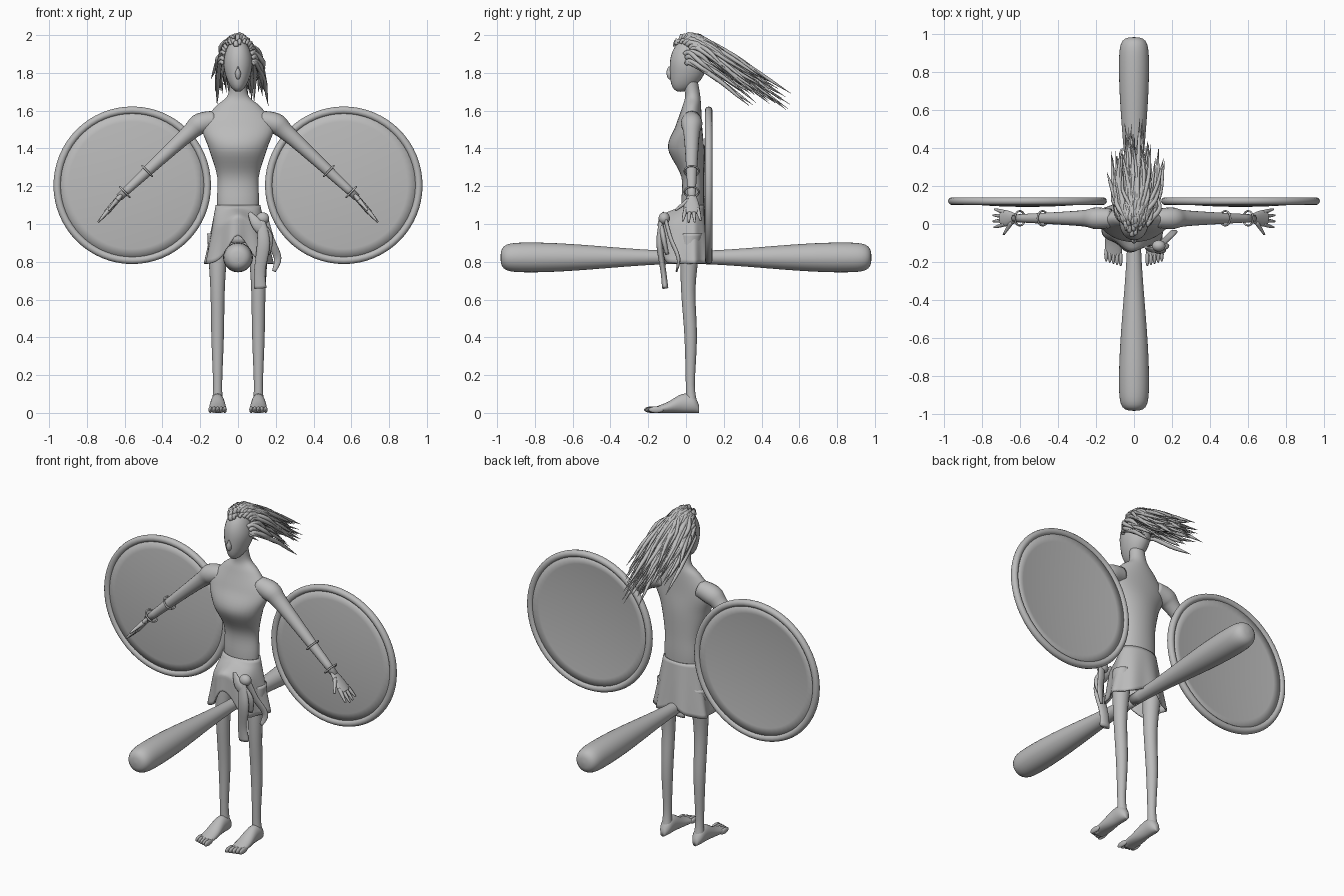
import bpy, bmesh, math, random
from mathutils import Matrix, Vector

random.seed(4)
if "Cube" in bpy.data.objects:
    bpy.data.objects.remove(bpy.data.objects["Cube"])

grey = bpy.data.materials.new("plain grey")
grey.use_nodes = True
grey.diffuse_color = (.5, .5, .5, 1)
grey.node_tree.nodes["Principled BSDF"].inputs["Base Color"].default_value = grey.diffuse_color

ACROSS, DEPTH, UP = Matrix.Identity(3)


def smooth_step(value):
    value = min(1, max(0, value))
    return value * value * (3 - 2 * value)


def spline(rows, steps):
    """Pass a smooth curve through rows of equal length."""
    last = len(rows) - 1
    result = []
    for index in range(last):
        before, start, end, after = (rows[min(last, max(0, index + shift))] for shift in range(-1, 3))
        for step in range(steps):
            t = step / steps
            result.append([b + t / 2 * (c - a + t * (2*a - 5*b + 4*c - d + t * (3*b - 3*c + d - a)))
                           for a, b, c, d in zip(before, start, end, after)])
    return result + [list(rows[last])]


def bridge(bm, rings):
    for ring, following in zip(rings, rings[1:]):
        for j in range(len(ring)):
            bm.faces.new((ring[j - 1], ring[j], following[j], following[j - 1]))


def tube(bm, rows, ref=DEPTH, axis=None, flat=1, sides=16, steps=4):
    """Loft rings given as x, y, z, width and, if it differs, depth along ref."""
    points = spline(rows, steps)
    centres = [Vector(point[:3]) for point in points]
    rings = []
    for index, point in enumerate(points):
        ahead = centres[min(index + 1, len(centres) - 1)]
        tangent = axis or (ahead - centres[max(index - 1, 0)]).normalized()
        normal = (ref - tangent * ref.dot(tangent)).normalized()
        wide = normal.cross(tangent) * max(point[3], .001)
        deep = normal * max(point[-1] * flat, .001)
        ring = []
        for side in range(sides):
            angle = math.tau * side / sides
            ring.append(bm.verts.new(centres[index] + wide * math.cos(angle) + deep * math.sin(angle)))
        rings.append(ring)
    bridge(bm, rings)
    bm.faces.new(rings[0])
    bm.faces.new(rings[-1])


def ball(bm, centre, size):
    placing = Matrix.Translation(centre) @ Matrix.Diagonal((*size, 1))
    made = bmesh.ops.create_uvsphere(bm, u_segments=24, v_segments=16, radius=1, matrix=placing)
    return made["verts"]


def finish(name, bm):
    bmesh.ops.recalc_face_normals(bm, faces=bm.faces[:])
    mesh = bpy.data.meshes.new(name)
    bm.to_mesh(mesh)
    bm.free()
    mesh.materials.append(grey)
    mesh.polygons.foreach_set("use_smooth", [True] * len(mesh.polygons))
    thing = bpy.data.objects.new(name, mesh)
    bpy.context.collection.objects.link(thing)
    return thing


def part(name, rows, **options):
    bm = bmesh.new()
    tube(bm, rows, **options)
    finish(name, bm)


def hoop(name, place, turn, radius, thickness):
    bpy.ops.mesh.primitive_torus_add(location=place, rotation=turn, major_radius=radius,
                                     minor_radius=thickness, major_segments=64)
    bpy.context.object.name = name
    bpy.context.object.data.materials.append(grey)
    bpy.ops.object.shade_smooth()


# Torso and neck: height, half width, half depth, centre depth
torso = [(.9, .08, .05, .03), (1.1, .11, .06, .035), (1.25, .11, .06, .035), (1.4, .155, .095, 0),
         (1.52, .19, .07, .015), (1.62, .12, .05, .03), (1.68, .055, .04, .035), (1.77, .045, .04, .02)]
part("torso", [(0, centre, z, wide, deep) for z, wide, deep, centre in torso], axis=UP, sides=32, steps=6)

# Head, narrowing to a forward chin
skull_centre, skull_size = Vector((0, .01, 1.84)), Vector((.077, .096, .14))
head = bmesh.new()
for vert in ball(head, skull_centre, skull_size):
    below = max(0, skull_centre.z - vert.co.z) / skull_size.z
    vert.co.x *= 1 - below * .2
    vert.co.y -= below * below * .04
finish("head", head)

# Teardrop nose
nose = bmesh.new()
for vert in ball(nose, (0, -.085, 1.8), (.015, .018, .035)):
    vert.co.x *= 1 - max(0, vert.co.z - 1.8) * 20
finish("nose", nose)

# Wind-blown hair locks
hair = bmesh.new()
for lock in range(150):
    around = random.uniform(-.3, math.pi + .3)
    raised = random.uniform(.05, 1.4)
    if lock % 5 == 0:
        around, raised = random.uniform(0, math.tau), random.uniform(.8, 1.5)
    outward = Vector((math.cos(around) * math.cos(raised), math.sin(around) * math.cos(raised), math.sin(raised)))
    root = skull_centre + outward * skull_size
    reach = random.uniform(.2, .5) * (1 - abs(outward.x) / 3)
    tip = Vector((root.x * random.uniform(1, 2.3) + random.uniform(-.03, .03),
                  root.y + reach, root.z - reach * random.uniform(.5, .7)))
    lift = root + outward * .02 + DEPTH * .03
    sway = Vector((random.uniform(-.02, .02), 0, random.uniform(0, .04)))
    middle = (root + tip) / 2 + sway + ACROSS * root.x / 3
    thick = random.uniform(.009, .014)
    tube(hair, [(*root, thick), (*lift, thick), (*middle, thick),
                (*middle.lerp(tip, .6), thick * .6), (*tip, 0)], ref=ACROSS, sides=6, steps=3)
finish("hair_locks", hair)

for side, label in ((1, "left"), (-1, "right")):
    # Arm
    arm = [(.12, 1.55, .05), (.2, 1.53, .057), (.25, 1.49, .045), (.35, 1.4, .036), (.63, 1.14, .02)]
    part(label + "_arm", [(side * x, .03, z, r) for x, z, r in arm], sides=20)

    # Hand with fingers and thumb
    hand = bmesh.new()
    wrist = Vector((side * .62, .03, 1.15))
    along = Vector((side * .65, 0, -.76))
    tube(hand, [(*(wrist + along * out), .015, spread)
                for out, spread in ((-.01, .02), (.04, .035), (.09, .043), (.12, .035))])
    for finger in range(4):
        splay = DEPTH * (finger - 1.5) * .021
        knuckle = wrist + along * .09 + splay
        tip = knuckle + along * (.1 - abs(finger - 1.4) * .01) + splay / 2
        tube(hand, [(*knuckle, .011), (*knuckle.lerp(tip, .5), .01), (*tip, .005)], sides=8)
    thumb = wrist + along * .03 - DEPTH * .015
    tube(hand, [(*thumb, .014), (*(thumb + along * .07 - DEPTH * .07), .006)], ref=ACROSS, sides=8)
    finish(label + "_hand", hand)

    # Two bangles on the forearm
    for name, x, z in (("elbow", .48, 1.28), ("wrist", .6, 1.17)):
        hoop(f"{label}_{name}_bangle", (side * x, .03, z), (0, side * math.radians(134), 0), .038, .005)

    # Leg
    leg = [(.03, .95, .055), (.02, .85, .05), (.012, .65, .038), (.025, .4, .033), (.023, .15, .024), (.03, .05, .03)]
    stance = side * .108
    part(label + "_leg", [(stance, y, z, r) for y, z, r in leg], axis=UP, sides=20)

    # Foot resting on the ground, with toes
    foot = bmesh.new()
    sole = [(.07, .015, .02), (.04, .033, .045), (-.02, .037, .05), (-.1, .045, .028), (-.18, .044, .013)]
    tube(foot, [(stance, y, tall, wide, tall) for y, wide, tall in sole], ref=UP, axis=DEPTH, sides=20)
    for toe in range(-2, 3):
        ball(foot, (stance + side * toe * .019, -.17 + toe * .006, .017), (.0105, .04, .017))
    finish(label + "_foot", foot)

    # Round shield: forward-bulging dish inside a thick rim
    hub = side * .56
    front = [(.09 + .022 * (step / 8) ** 2, .385 * step / 8) for step in range(9)]
    back = [(y + .017, r) for y, r in reversed(front)]
    part(label + "_shield_dish", [(hub, y, 1.205, r) for y, r in front + back],
         ref=UP, axis=DEPTH, sides=64, steps=1)
    hoop(label + "_shield_rim", (hub, .12, 1.205), (math.pi / 2, 0, 0), .397, .02)

# Front and rear clubs, swelling from a thin neck to a blunt end
for side, label in ((1, "rear"), (-1, "front")):
    club = []
    for step in range(25):
        t = math.sin(math.pi / 2 * step / 24)
        radius = (.034 + .045 * smooth_step(t / .85)) * max(0, 1 - t ** 30) ** .35
        club.append((0, side * t * .982, .823, radius))
    part(label + "_club", club, ref=UP, axis=DEPTH, sides=32, steps=1)

# Draped loincloth, its hem raised over the clubs
cloth = bmesh.new()
rings = []
for level in range(15):
    t = level / 14
    ring = []
    for step in range(64):
        angle = math.tau * step / 64
        facing = math.sin(angle)
        fold = 1 + .06 * t * math.sin(7 * angle + 1)
        x = (.118 + .062 * t) * math.cos(angle) * fold
        deep, arch = (.066 + .03 * t, .05) if facing > 0 else (.066 + .11 * smooth_step(t / .4), .15)
        drop = .31 - arch * math.exp(-(x / .075) ** 2)
        ring.append(cloth.verts.new((x, .035 + deep * facing * fold, 1.1 - t * drop)))
    rings.append(ring)
bridge(cloth, rings)
thickness = finish("loincloth", cloth).modifiers.new("thickness", "SOLIDIFY")
thickness.thickness = .008

# Knotted sash with hanging ends on the left hip
knot = bmesh.new()
ball(knot, (.13, -.115, 1.03), (.035, .03, .032))
finish("sash_knot", knot)
sash = {
    "front_end": [(.12, -.13, 1.03, .02), (.135, -.14, .9, .034), (.115, -.12, .75, .03), (.118, -.11, .66, .033)],
    "side_end": [(.14, -.11, 1.03, .02), (.17, -.08, .92, .022), (.21, -.04, .82, .02), (.19, -.05, .75, .01)],
    "loop": [(.06, -.12, 1.06, .01), (.1, -.135, 1, .03), (.155, -.12, .93, .03), (.15, -.1, .84, .02)],
}
for name, rows in sash.items():
    part("sash_" + name, rows, flat=.5)
